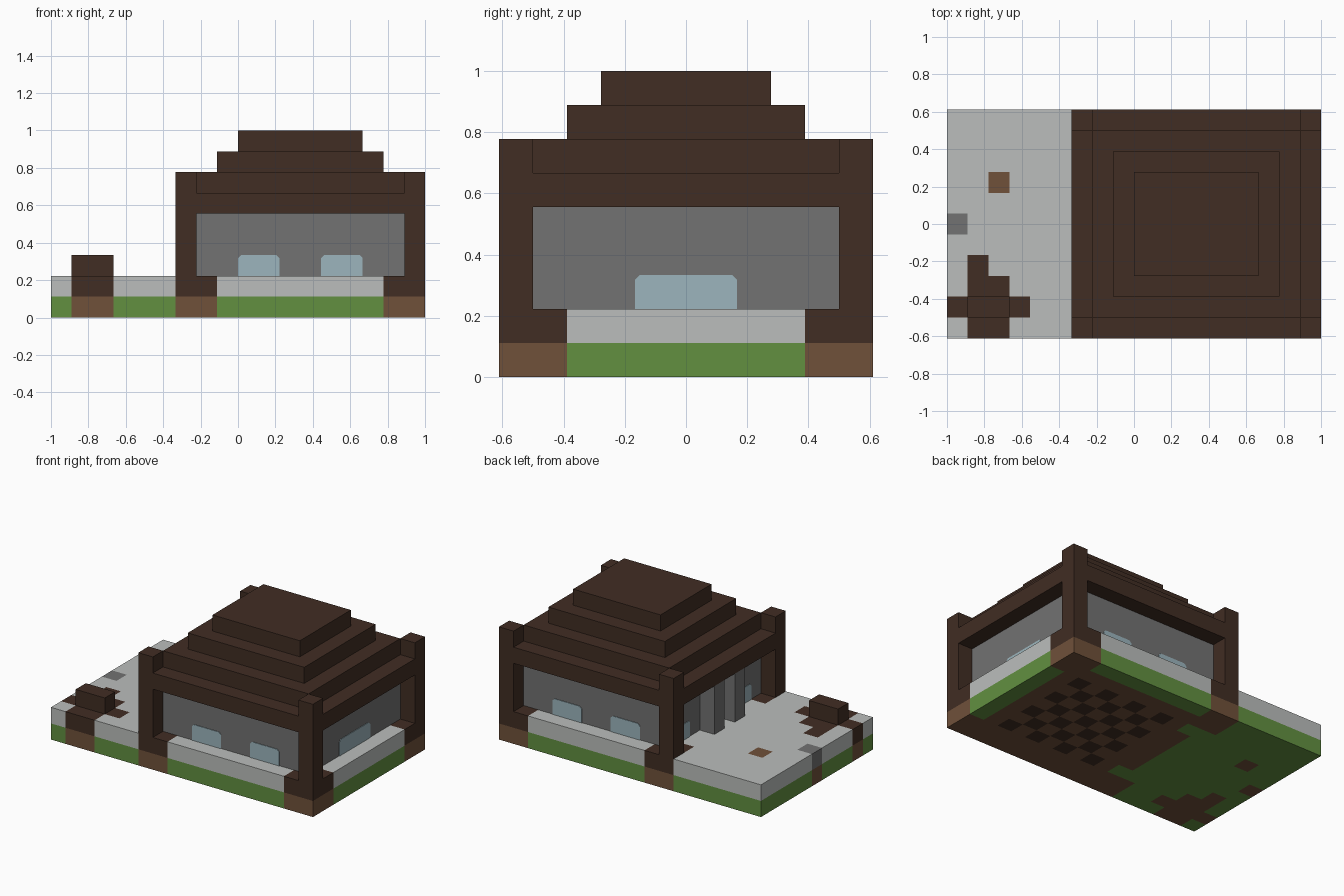
import bpy
import bmesh
from mathutils import Vector

U = 1 / 9  # one block

cube = bpy.data.objects.get("Cube")
if cube:
    bpy.data.objects.remove(cube, do_unlink=True)


def linear(c):
    c /= 255
    return c / 12.92 if c <= 0.04045 else ((c + 0.055) / 1.055) ** 2.4


def material(name, r, g, b):
    m = bpy.data.materials.new(name)
    m.use_nodes = True
    color = (linear(r), linear(g), linear(b), 1)
    m.diffuse_color = color
    m.node_tree.nodes["Principled BSDF"].inputs["Base Color"].default_value = color
    return m


DARK = material("dark wood", 65, 45, 35)
SOIL = material("brown soil", 112, 81, 58)
GRASS = material("green grass", 98, 144, 64)
SNOW = material("pale grey", 187, 190, 188)
STONE = material("stone grey", 114, 114, 114)
GLASS = material("pale blue glass", 156, 181, 189)


def finish(name, bm, mats):
    bmesh.ops.recalc_face_normals(bm, faces=bm.faces)
    mesh = bpy.data.meshes.new(name)
    bm.to_mesh(mesh)
    bm.free()
    for m in mats:
        mesh.materials.append(m)
    ob = bpy.data.objects.new(name, mesh)
    bpy.context.collection.objects.link(ob)
    return ob


def box_mesh(lo, hi):
    lo, hi = Vector(lo) * U, Vector(hi) * U
    bm = bmesh.new()
    bmesh.ops.create_cube(bm, size=1)
    bmesh.ops.scale(bm, vec=hi - lo, verts=bm.verts)
    bmesh.ops.translate(bm, vec=(lo + hi) / 2, verts=bm.verts)
    return bm


def box(name, lo, hi, mat):
    return finish(name, box_mesh(lo, hi), [mat])


def window(name, center, along, normal, width):
    """Thin pane with clipped upper corners."""
    c, a, n = Vector(center), Vector(along), Vector(normal)
    h, k = width / 2, 0.14
    profile = [(-h, 0), (h, 0), (h, 1 - k), (h - k, 1), (k - h, 1), (-h, 1 - k)]
    bm = bmesh.new()
    verts = [bm.verts.new((c + a * s + Vector((0, 0, z))) * U) for s, z in profile]
    face = bm.faces.new(verts)
    ext = bmesh.ops.extrude_face_region(bm, geom=[face])
    moved = [g for g in ext["geom"] if isinstance(g, bmesh.types.BMVert)]
    bmesh.ops.translate(bm, vec=n * 0.004, verts=moved)
    return finish(name, bm, [GLASS])


# Ground slab, cut into blocks and coloured by position
def is_corner(x, y):
    return abs(y) > 3.5 and (-3 < x < -1 or x > 7)


def is_roots(x, y):
    return (x < -5 and -4.5 < y < -3.5) or (-8 < x < -6 and y < -2.5) \
        or (-8 < x < -7 and y < -1.5)


def is_soil_spot(x, y):
    return -7 < x < -6 and 1.5 < y < 2.5


def is_stone_spot(x, y):
    return x < -8 and abs(y) < 0.5


def under_house(x, y):
    return -1 < x < 8 and y < 4.5 or -2 < x <= -1 and -2.5 < y < 2.5 \
        or -3 < x and y < -4.5


def ground_index(x, y, z, n):
    wood = is_corner(x, y) or is_roots(x, y)
    if n.z < -0.5:
        if 0 < x < 7 and abs(y) < 3.5 and (int(x) + int(y + 3.5)) % 2 == 0:
            return 0
        soil = wood or is_soil_spot(x, y) or is_stone_spot(x, y) or under_house(x, y)
        return 1 if soil else 2
    if z < 1:
        return 1 if wood or is_stone_spot(x, y) else 2
    if wood:
        return 0
    if n.z > 0.5 and is_soil_spot(x, y):
        return 1
    return 4 if is_stone_spot(x, y) else 3


bm = box_mesh((-9, -5.5, 0), (9, 5.5, 2))
cuts = [((i, 0, 0), (1, 0, 0)) for i in range(-8, 9)]
cuts += [((0, j - 4.5, 0), (0, 1, 0)) for j in range(10)]
cuts += [((0, 0, 1), (0, 0, 1))]
for co, no in cuts:
    bmesh.ops.bisect_plane(bm, geom=bm.verts[:] + bm.edges[:] + bm.faces[:],
                           plane_co=Vector(co) * U, plane_no=no)
bm.normal_update()
for f in bm.faces:
    c = f.calc_center_median() / U
    p = c - f.normal * 0.4
    f.material_index = ground_index(p.x, p.y, c.z, f.normal)
finish("ground", bm, [DARK, SOIL, GRASS, SNOW, STONE])

# Stump in the yard
box("stump", (-8, -4.5, 2), (-6, -3.5, 3), DARK)

# House walls and corner posts
box("house_walls", (-2, -4.5, 2), (8, 4.5, 5), STONE)
for side, x in (("right", -3), ("left", 8)):
    for end, y in (("front", -5.5), ("back", 4.5)):
        box(f"{end}_{side}_post", (x, y, 2), (x + 1, y + 1, 7), DARK)

# Stepped roof
box("roof_slab", (-3, -5.5, 5), (9, 5.5, 6), DARK)
for i in range(3):
    box(f"roof_tier_{i + 1}", (i - 2, i - 4.5, 6 + i), (8 - i, 4.5 - i, 7 + i), DARK)

# Entrance columns
for name, y in (("front", -1.5), ("back", 0.5)):
    box(f"{name}_entrance_column", (-3, y, 2), (-2, y + 1, 5), STONE)

# Windows
for name, s in (("front", -1), ("back", 1)):
    for x in (1, 5):
        window(f"{name}_window", (x, 4.5 * s, 2), (1, 0, 0), (0, s, 0), 2)
    window(f"{name}_entrance_window", (-2, 3 * s, 2), (0, 1, 0), (-1, 0, 0), 1)
window("side_window", (8, 0, 2), (0, 1, 0), (1, 0, 0), 3)
